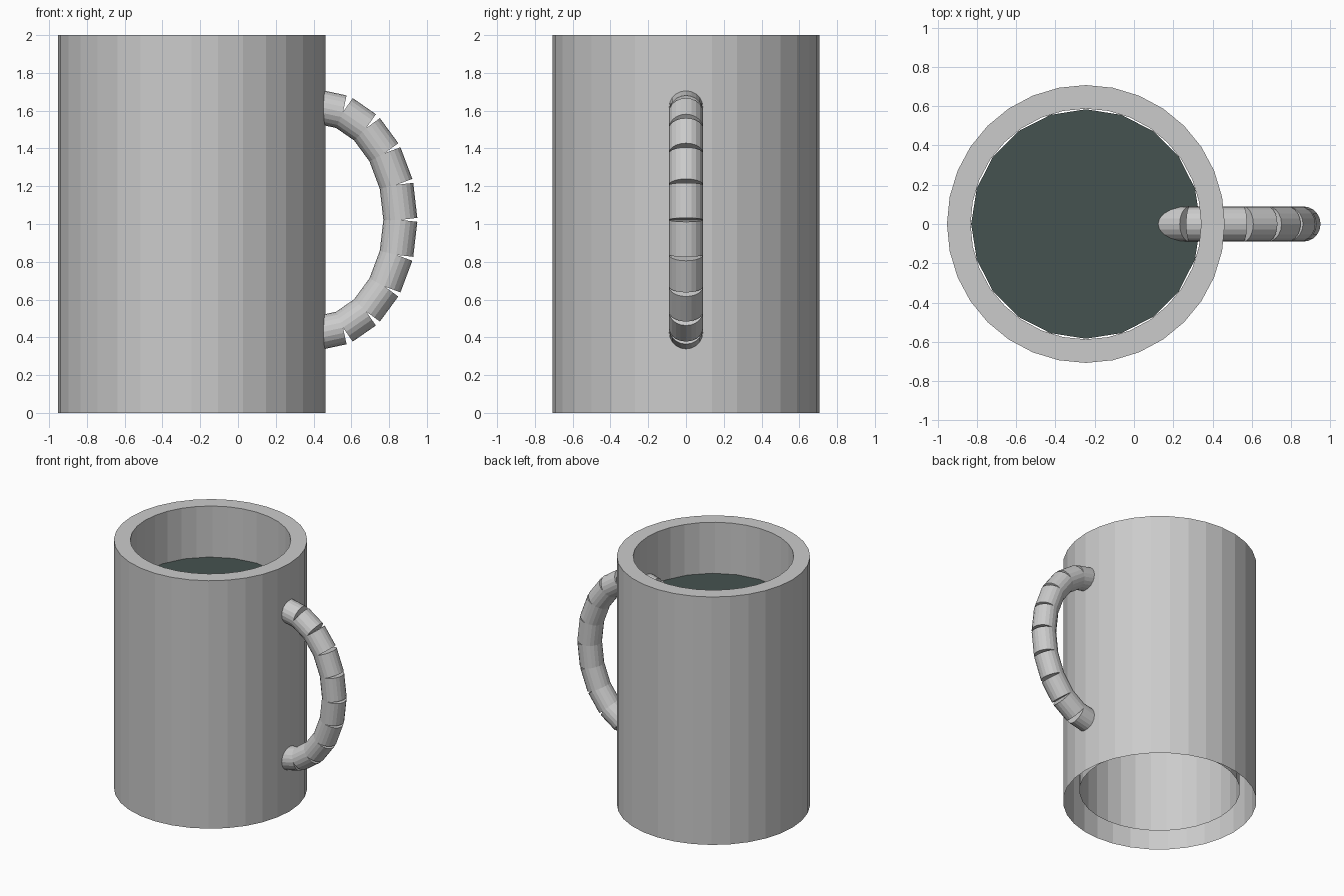
import bpy, bmesh, math
from mathutils import Vector

if "Cube" in bpy.data.objects:
    bpy.data.objects.remove(bpy.data.objects["Cube"])

CX = -0.245          # mug axis


def add_object(name, bm):
    bmesh.ops.recalc_face_normals(bm, faces=bm.faces)
    mesh = bpy.data.meshes.new(name)
    bm.to_mesh(mesh)
    bm.free()
    obj = bpy.data.objects.new(name, mesh)
    bpy.context.collection.objects.link(obj)
    return obj


def ring(bm, radius, z, sides):
    return [bm.verts.new((CX + radius * math.cos(2 * math.pi * i / sides),
                          radius * math.sin(2 * math.pi * i / sides), z))
            for i in range(sides)]


# Mug wall: outer side, flat rim and inner side, open underneath
bm = bmesh.new()
sides = 32
loops = [ring(bm, r, z, sides) for r, z in
         ((0.707, 0), (0.707, 2), (0.587, 2), (0.587, 0.09))]
for low, high in zip(loops, loops[1:]):
    for i in range(sides):
        j = (i + 1) % sides
        bm.faces.new((low[i], low[j], high[j], high[i]))
add_object("mug_body", bm)

# Drink surface: a single 20-sided disc
bm = bmesh.new()
bm.faces.new(ring(bm, 0.584, 1.59, 20))
drink = add_object("drink_surface", bm)
mat = bpy.data.materials.new("dark_drink")
mat.diffuse_color = (0.06, 0.085, 0.08, 1)
mat.use_nodes = True
mat.node_tree.nodes["Principled BSDF"].inputs["Base Color"].default_value = mat.diffuse_color
drink.data.materials.append(mat)

# Handle: straight capped cylinders chained around an upright ellipse
bm = bmesh.new()
count = 20
joints = [Vector((0.42 + 0.44 * math.cos(2 * math.pi * i / count), 0,
                  1.022 + 0.60 * math.sin(2 * math.pi * i / count)))
          for i in range(count)]
for i, a in enumerate(joints):
    b = joints[(i + 1) % count]
    axis = b - a
    mat4 = axis.to_track_quat('Z', 'Y').to_matrix().to_4x4()
    mat4.translation = (a + b) / 2
    bmesh.ops.create_cone(bm, cap_ends=True, segments=20, radius1=0.09,
                          radius2=0.09, depth=axis.length, matrix=mat4)
add_object("handle", bm)
